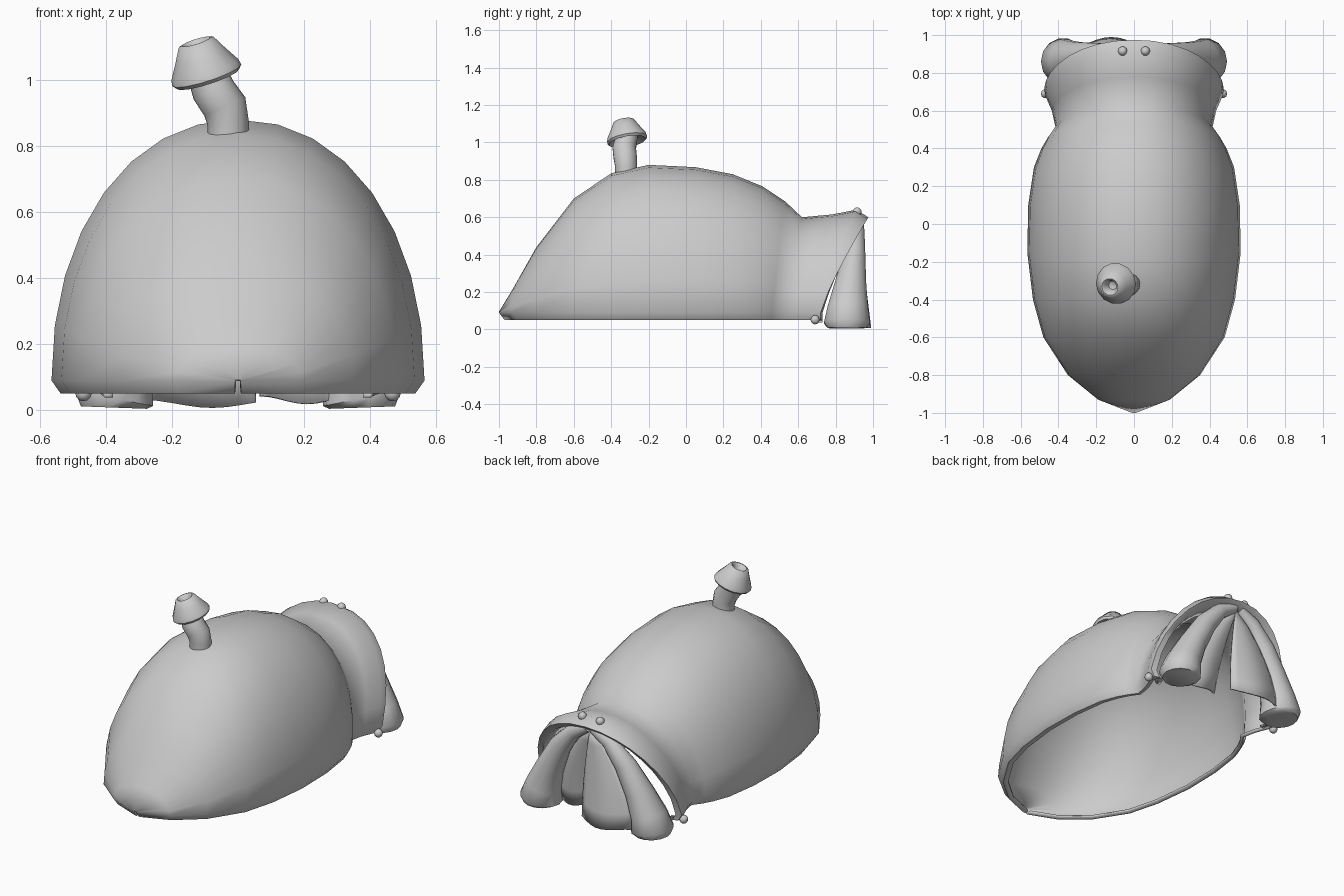
import bpy, bmesh, math
from mathutils import Vector

if "Cube" in bpy.data.objects:
    bpy.data.objects.remove(bpy.data.objects["Cube"])

grey = bpy.data.materials.new("plain grey")
grey.diffuse_color = (0.6, 0.6, 0.6, 1)
grey.use_nodes = True
grey.node_tree.nodes["Principled BSDF"].inputs["Base Color"].default_value = grey.diffuse_color


def loft(name, rings, closed=True, caps=False, thick=0.0, angle=50):
    """Skin a list of equal-length point rings; optional end caps and thickness."""
    bm = bmesh.new()
    rows = [[bm.verts.new(p) for p in r] for r in rings]
    n = len(rows[0])
    for a, b in zip(rows, rows[1:]):
        for i in range(n if closed else n - 1):
            j = (i + 1) % n
            bm.faces.new((a[i], a[j], b[j], b[i]))
    if caps:
        bm.faces.new(rows[0])
        bm.faces.new(rows[-1])
    bmesh.ops.remove_doubles(bm, verts=bm.verts, dist=0.0005)
    bmesh.ops.recalc_face_normals(bm, faces=bm.faces)
    me = bpy.data.meshes.new(name)
    bm.to_mesh(me)
    bm.free()
    me.materials.append(grey)
    ob = bpy.data.objects.new(name, me)
    bpy.context.collection.objects.link(ob)
    if thick:
        m = ob.modifiers.new("thickness", 'SOLIDIFY')
        m.thickness = thick
        m.offset = -1
    bpy.ops.object.select_all(action='DESELECT')
    ob.select_set(True)
    bpy.context.view_layer.objects.active = ob
    bpy.ops.object.shade_smooth_by_angle(angle=math.radians(angle))
    return ob


def arch(yb, yt, w, h):
    """Dome cross-section leaning from yb at the base to yt at the crown."""
    z0 = 0.09
    pts = []
    for i in range(17):
        t = math.pi * i / 16
        c, s = math.cos(t), max(math.sin(t), 0)
        f = s ** 0.95
        pts.append(Vector((w * math.copysign(abs(c) ** 0.95, c),
                           yb + (yt - yb) * f ** 1.2, z0 + (h - z0) * f)))
    k = 0.94 if yb < 0 else 1.0

    def lip(p, q):
        return Vector((p.x * q, p.y * (1 - (1 - k) * (1 - q) / 0.1), 0.05))
    return [lip(pts[0], 0.9), lip(pts[0], 0.95)] + pts + [lip(pts[-1], 0.95), lip(pts[-1], 0.9)]


# Domed hut shell with its neck and flared doorway collar
sections = [(-1, -1, 0.01, 0.095), (-.93, -.93, .19, .21), (-.8, -.8, .35, .44),
            (-.6, -.6, .48, .70), (-.4, -.4, .535, .835), (-.15, -.2, .565, .88),
            (.1, .05, .56, .868), (.3, .25, .53, .83), (.4, .41, .49, .765),
            (.46, .53, .455, .685), (.51, .62, .415, .60),
            (.6, .78, .435, .615), (.68, .91, .47, .64), (.72, .975, .475, .60),
            (.73, .94, .44, .57), (.68, .85, .42, .55)]
loft("hut_shell", [arch(*s) for s in sections], closed=False, thick=0.012)


def tube(path, n=14):
    """Rings across an xz path; each entry is centre, radius across, radius in y."""
    rings = []
    for i, (c, a, b) in enumerate(path):
        t = Vector(path[min(i + 1, len(path) - 1)][0]) - Vector(path[max(i - 1, 0)][0])
        nx = Vector((t.z, 0, -t.x)).normalized()
        rings.append([Vector(c) + nx * a * math.cos(2 * math.pi * k / n)
                      + Vector((0, b * math.sin(2 * math.pi * k / n), 0)) for k in range(n)])
    return rings


# Gathered drapes on both sides of the doorway
for side, s in (("left", -1), ("right", 1)):
    path = [((s * .02, .92, .575), .03, .03), ((s * .12, .915, .52), .045, .04),
            ((s * .22, .90, .40), .065, .06), ((s * .30, .88, .25), .08, .085),
            ((s * .355, .865, .12), .10, .11), ((s * .375, .86, .035), .12, .125),
            ((s * .376, .86, .008), .10, .105)]
    rings = tube(path)
    for r in rings[-2:]:
        for p in r:
            p.z = max(p.z, 0.0)
    loft(side + "_drape", rings, caps=True)


# Hanging door flaps that fan out from the crown
def flap(name, x0, x1, y, bulge, bottom):
    rings = []
    for j in range(7):
        t = j / 6
        row = []
        for i in range(9):
            u = i / 8
            spread = math.sin(t * math.pi / 2) ** 0.9
            row.append((x0 * spread + (x1 - x0) * u * spread + (u - .5) * .01,
                        .92 + (y - .92) * t + bulge * t * math.sin(u * math.pi),
                        .57 + (bottom - .57) * t + .012 * t * math.cos(u * 5)))
        rings.append(row)
    loft(name, rings, closed=False, thick=0.01)


flap("front_flap", -.29, .05, .93, .06, .02)
flap("rear_flap", .07, .29, .80, .04, .03)

# Bent chimney pipe
loft("chimney_pipe", tube([((-.03, -.32, .80), .063, .06), ((-.03, -.32, .87), .063, .06),
                           ((-.04, -.325, .92), .068, .064), ((-.075, -.33, .97), .066, .064),
                           ((-.10, -.315, 1.04), .06, .06)]), caps=True)

# Tilted conical cap with a hollow top, turned around its own axis
axis = Vector((-.30, -.17, .94)).normalized()
rot = Vector((0, 0, 1)).rotation_difference(axis)
base = Vector((-.095, -.315, 1.015))
profile = [(.055, .015), (.10, -.012), (.11, 0), (.106, .018), (.078, .065),
           (.056, .105), (.045, .108), (.032, .098), (.022, .06), (.001, .055)]
loft("chimney_cap", [[base + rot @ Vector((r * math.cos(math.tau * k / 14),
                                           r * math.sin(math.tau * k / 14), z))
                      for k in range(14)] for r, z in profile])

# Round studs on the crown and at the feet of the collar
for x, y, z in ((.06, .915, .628), (.468, .69, .052)):
    for s in (-1, 1):
        loft("stud", [[(s * x + .025 * math.sin(a) * math.cos(math.tau * k / 10),
                        y + .025 * math.sin(a) * math.sin(math.tau * k / 10),
                        z + .025 * math.cos(a)) for k in range(10)]
                      for a in [math.pi * i / 6 for i in range(7)]])
